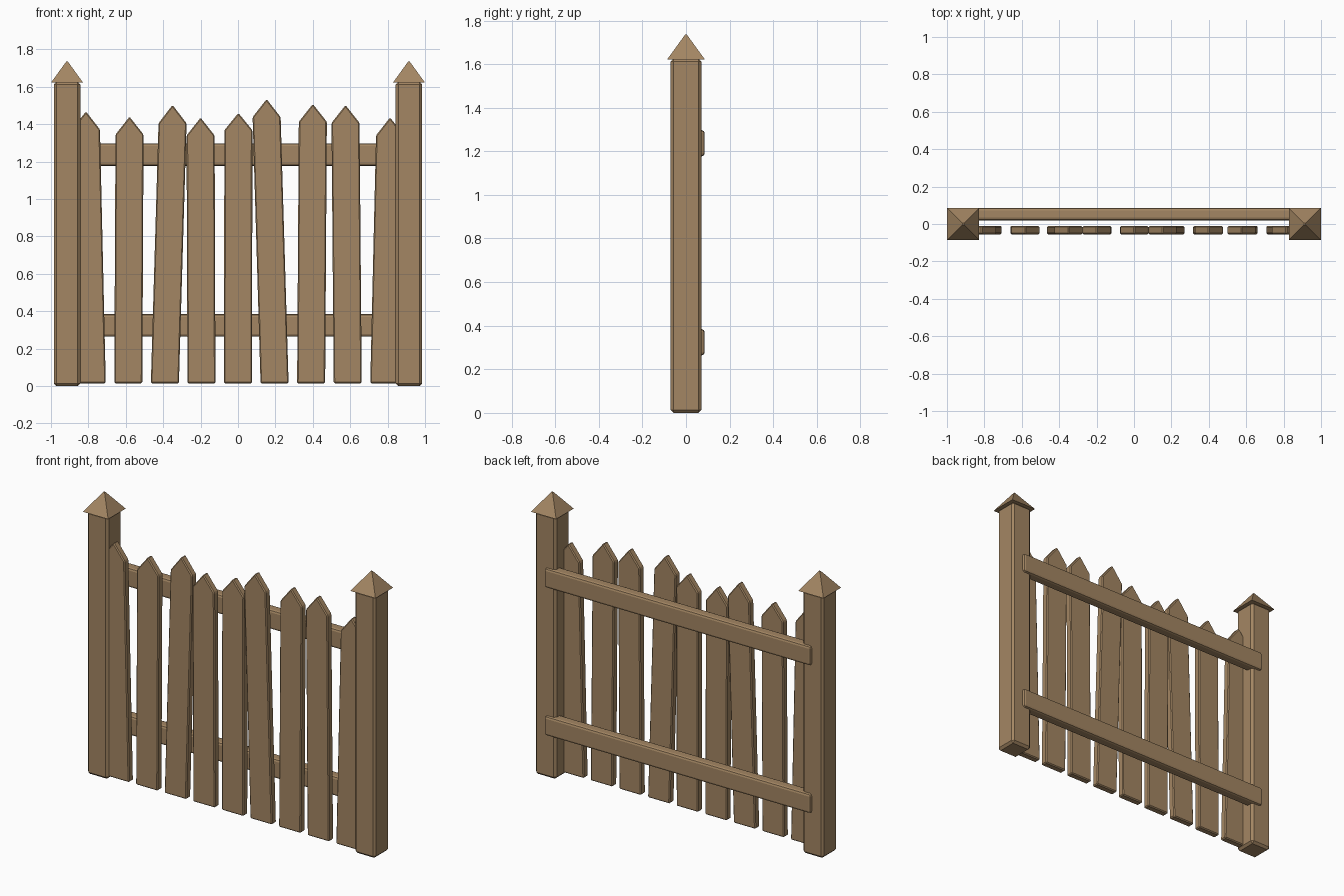
import bpy, bmesh, math

if "Cube" in bpy.data.objects:
    bpy.data.objects.remove(bpy.data.objects["Cube"])

wood = bpy.data.materials.new("weathered brown wood")
wood.diffuse_color = (0.37, 0.24, 0.125, 1)
wood.use_nodes = True
wood.node_tree.nodes["Principled BSDF"].inputs["Base Color"].default_value = wood.diffuse_color


def finish(name, bm, bevel, segments=1):
    """Turn a bmesh into a named wooden object with worn (bevelled) edges."""
    bmesh.ops.recalc_face_normals(bm, faces=bm.faces)
    if bevel:
        bmesh.ops.bevel(bm, geom=bm.edges[:], offset=bevel, segments=segments,
                        profile=0.5, affect='EDGES')
    me = bpy.data.meshes.new(name)
    bm.to_mesh(me)
    bm.free()
    me.materials.append(wood)
    ob = bpy.data.objects.new(name, me)
    bpy.context.collection.objects.link(ob)
    return ob


def box(name, x0, x1, y0, y1, z0, z1, bevel, segments=1):
    bm = bmesh.new()
    bmesh.ops.create_cube(bm, size=1)
    for v in bm.verts:
        v.co = (x1 if v.co.x > 0 else x0,
                y1 if v.co.y > 0 else y0,
                z1 if v.co.z > 0 else z0)
    return finish(name, bm, bevel, segments)


def picket(name, bottom_x, top_x, shoulder, peak, half=0.075):
    """Leaning plank with a level foot and a pointed head."""
    outline = [(bottom_x - half, 0.015), (bottom_x + half, 0.015),
               (top_x + half, shoulder), (top_x, peak), (top_x - half, shoulder)]
    bm = bmesh.new()
    face = bm.faces.new([bm.verts.new((x, -0.055, z)) for x, z in outline])
    ext = bmesh.ops.extrude_face_region(bm, geom=[face])
    for v in ext["geom"]:
        if isinstance(v, bmesh.types.BMVert):
            v.co.y = -0.011
    return finish(name, bm, 0.006)


# posts and pyramid caps
for side, s in (("left", -1), ("right", 1)):
    cx = 0.914 * s
    box(side + "_post", cx - 0.071, cx + 0.071, -0.071, 0.071, 0, 1.626, 0.014)
    bm = bmesh.new()
    bmesh.ops.create_cone(bm, cap_ends=True, segments=4, radius1=0.086 * math.sqrt(2),
                          radius2=0.006, depth=0.113)
    for v in bm.verts:
        x, y = v.co.x, v.co.y
        c = math.sqrt(0.5)
        # square the base to the axes whatever the starting angle
        if min(abs(x), abs(y)) < 1e-4:
            x, y = (x - y) * c, (x + y) * c
        v.co = (cx + x, y, v.co.z + 1.622 + 0.0565)
    finish(side + "_post_cap", bm, 0)

# rails behind the pickets, lapping half way over the posts
for name, z in (("lower_rail", 0.324), ("upper_rail", 1.237)):
    box(name, -0.91, 0.91, 0.02, 0.086, z - 0.06, z + 0.06, 0.014, 2)

# pickets: top centre, shoulder height, peak height
heads = [(-0.813, 1.372, 1.468), (-0.580, 1.345, 1.440), (-0.350, 1.405, 1.503),
         (-0.200, 1.340, 1.435), (0.002, 1.368, 1.460), (0.153, 1.438, 1.534),
         (0.400, 1.413, 1.508), (0.575, 1.407, 1.502), (0.813, 1.340, 1.436)]
for i, (tx, sh, pk) in enumerate(heads):
    picket("picket_%d" % (i + 1), (i - 4) * 0.1955, tx, sh, pk)
